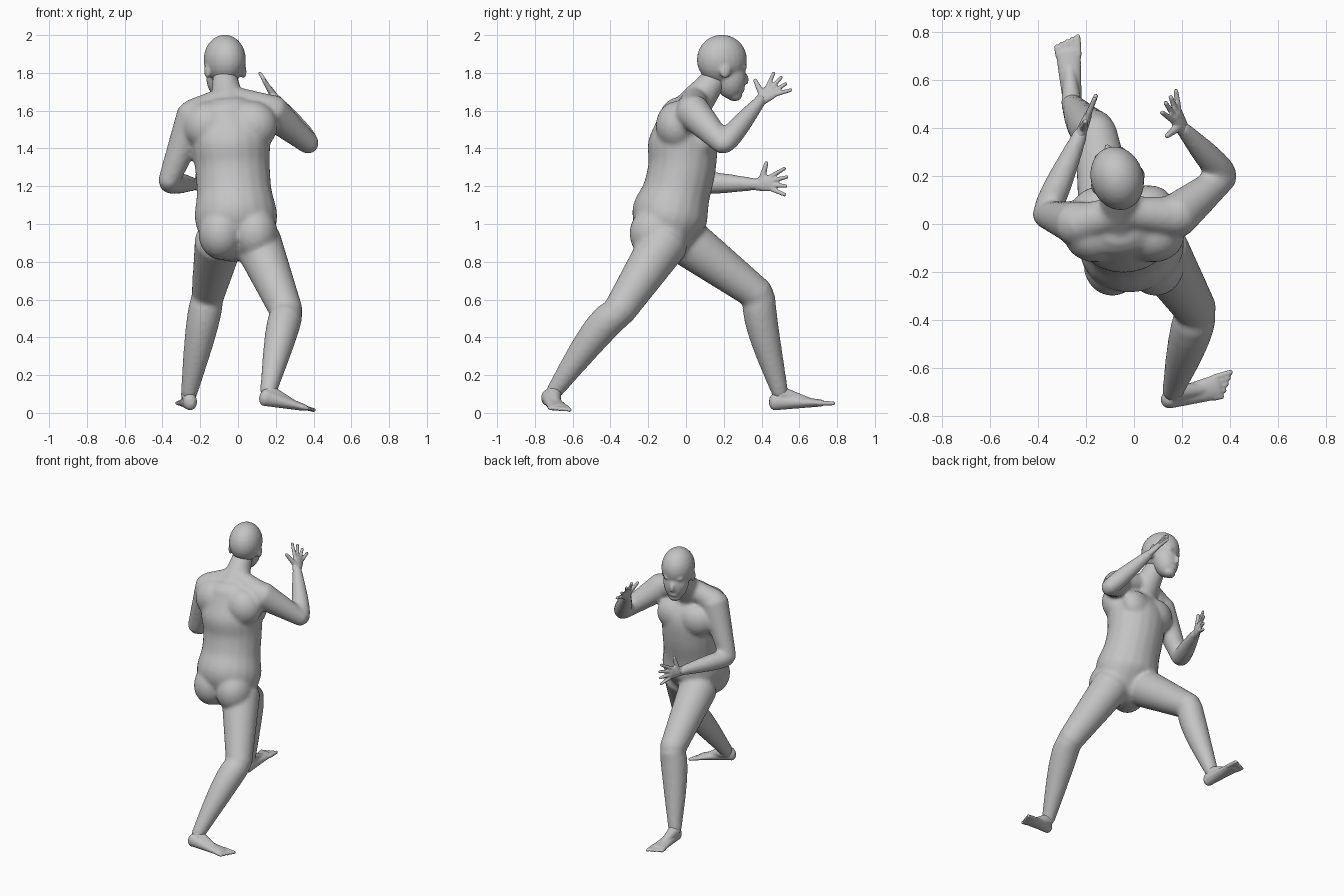
import bpy
import bmesh
from math import cos, sin, pi
from mathutils import Vector, Matrix

default_cube = bpy.data.objects.get("Cube")
if default_cube:
    bpy.data.objects.remove(default_cube, do_unlink=True)

SIDES = 20
X_AXIS, Y_AXIS, Z_AXIS = Vector((1, 0, 0)), Vector((0, 1, 0)), Vector((0, 0, 1))
bm = bmesh.new()

grey = bpy.data.materials.new("plain grey")
grey.use_nodes = True
colour = (.55, .55, .55, 1)
grey.diffuse_color = colour
grey.node_tree.nodes["Principled BSDF"].inputs["Base Color"].default_value = colour


def loft(stations, side):
    """Round-ended tube through (centre, half width, half depth) stations."""
    rings = []
    last = len(stations) - 1
    for index, (centre, width, depth) in enumerate(stations):
        before = stations[max(index - 1, 0)][0]
        after = stations[min(index + 1, last)][0]
        along = (after - before).normalized()
        across = (side - along * side.dot(along)).normalized()
        deep = along.cross(across)
        dome = min(width, depth)
        layers = [(1, 0)]
        if index == 0:
            layers = [(.4, -.7 * dome), (.8, -.4 * dome)] + layers
        elif index == last:
            layers = layers + [(.8, .4 * dome), (.4, .7 * dome)]
        for scale, shift in layers:
            ring = []
            for corner in range(SIDES):
                angle = 2 * pi * corner / SIDES
                offset = across * cos(angle) * width + deep * sin(angle) * depth
                ring.append(bm.verts.new(centre + along * shift + offset * scale))
            rings.append(ring)
    for low, high in zip(rings, rings[1:]):
        for corner in range(SIDES):
            following = (corner + 1) % SIDES
            bm.faces.new((low[corner], low[following], high[following], high[corner]))
    bm.faces.new(list(reversed(rings[0])))
    bm.faces.new(rings[-1])


def limb(start, end, start_radius, end_radius, side, bulge=0, bow=(0, 0, 0)):
    """Tapered round limb whose muscle swells and bows nearer to its start."""
    start, end = Vector(start), Vector(end)
    stations = []
    steps = 8
    for step in range(steps + 1):
        t = step / steps
        swell = sin(pi * t ** .6)
        radius = start_radius + (end_radius - start_radius) * t + bulge * swell
        stations.append((start.lerp(end, t) + Vector(bow) * swell, radius, radius))
    loft(stations, side)


def ellipsoid(centre, radii, yaw=0, pitch=0):
    place = (Matrix.Translation(centre) @ Matrix.Rotation(yaw, 4, "Z")
             @ Matrix.Rotation(pitch, 4, "X") @ Matrix.Diagonal((*radii, 1)))
    bmesh.ops.create_uvsphere(bm, u_segments=24, v_segments=14, radius=1, matrix=place)


def skin(name, voxel, smoothing):
    """Turn the shapes gathered so far into one continuous skin."""
    bmesh.ops.recalc_face_normals(bm, faces=bm.faces)
    mesh = bpy.data.meshes.new(name)
    bm.to_mesh(mesh)
    bm.clear()
    mesh.materials.append(grey)
    part = bpy.data.objects.new(name, mesh)
    bpy.context.collection.objects.link(part)
    fuse = part.modifiers.new("fuse", "REMESH")
    fuse.mode = "VOXEL"
    fuse.voxel_size = voxel
    fuse.use_smooth_shade = True
    relax = part.modifiers.new("relax", "SMOOTH")
    relax.factor = .5
    relax.iterations = smoothing


def hand(name, wrist, forward, thumb_side):
    """Flat palm with four fanned fingers and a thumb."""
    wrist, forward = Vector(wrist), Vector(forward).normalized()
    spread = Vector(thumb_side)
    spread = (spread - forward * spread.dot(forward)).normalized()

    def reach(ahead, sideways):
        return wrist + forward * ahead + spread * sideways

    loft([(reach(-.02, 0), .03, .024), (reach(.04, 0), .042, .02),
          (reach(.08, 0), .046, .016)], spread)
    for finger in range(4):
        fan = 1 - finger / 1.5
        length = .17 - .01 * abs(finger - 1)
        limb(reach(.08, .034 * fan), reach(length, .07 * fan), .013, .01, spread)
    limb(reach(.02, .01), reach(.06, .11), .02, .011, forward)
    skin(name, .006, 3)


def foot(name, ankle, heel, toe, inner):
    """Wedge under a sloping instep, with five shortening toes."""
    heel, toe = Vector(heel), Vector(toe)
    stations = []
    for t in (.1, .25, .5, .7, .8):
        stations.append((heel.lerp(toe, t), .034 + .024 * t, .05 - .04 * t))
    loft(stations, inner)
    limb(ankle, heel.lerp(toe, .65), .042, .022, inner)
    for index in range(5):
        offset = inner * (.046 - .023 * index)
        root = heel.lerp(toe, .75) + offset * .9
        tip = heel.lerp(toe, .98 - .03 * index) + offset
        limb(root, tip, .014, .011, inner)
    skin(name, .006, 4)


def smooth_path(rows):
    """Catmull-Rom rounding of a short list of rows."""
    rows = [rows[0] * 2 - rows[1]] + rows + [rows[-1] * 2 - rows[-2]]
    steps = 5
    result = []
    for a, b, c, d in zip(rows, rows[1:], rows[2:], rows[3:]):
        for step in range(steps):
            t = step / steps
            slope = (c - a) * t
            bend = (a * 2 - b * 5 + c * 4 - d) * t ** 2
            twist = (b * 3 - a - c * 3 + d) * t ** 3
            result.append(b + (slope + bend + twist) / 2)
    return result + [rows[-2]]


# Torso: evenly spaced levels from crotch to shoulders
lean = (-.11, -.09, -.05, -.02, -.02, -.03)
half_width = (.18, .22, .2, .2, .21, .18)
half_depth = (.12, .2, .18, .18, .18, .11)
levels = [Vector((-.01 * level, y, .89 + .14 * level, width, depth))
          for level, (y, width, depth) in enumerate(zip(lean, half_width, half_depth))]
loft([(row.xyz if len(row) < 4 else Vector(row[:3]), *row[3:])
      for row in smooth_path(levels)], Vector((1, .15, 0)))

# Chest, shoulder blades and buttocks
for mirror in (-1, 1):
    ellipsoid((.09 * mirror - .05, .08, 1.45), (.12, .08, .11), .2)
    ellipsoid((.12 * mirror - .04, -.05, 1.52), (.13, .11, .13))
    ellipsoid((.09 * mirror, -.17, .95), (.12, .13, .14))

# Neck and sloping shoulder muscles
raised_shoulder, lowered_shoulder = (.17, .03, 1.6), (-.23, 0, 1.58)
nape = (-.05, .05, 1.67)
limb((-.05, .02, 1.6), (-.07, .16, 1.78), .1, .065, X_AXIS)
for shoulder in (raised_shoulder, lowered_shoulder):
    limb(nape, shoulder, .065, .085, Z_AXIS)

# Arms
raised_elbow, raised_wrist = (.38, .2, 1.42), (.2, .4, 1.66)
limb(raised_shoulder, raised_elbow, .095, .056, Z_AXIS)
limb(raised_elbow, raised_wrist, .053, .031, Z_AXIS, .012)
lowered_elbow, lowered_wrist = (-.37, .04, 1.22), (-.22, .38, 1.21)
limb(lowered_shoulder, lowered_elbow, .095, .056, X_AXIS)
limb(lowered_elbow, lowered_wrist, .053, .031, Z_AXIS, .012)

# Legs
front_knee, front_ankle = (-.16, .39, .62), (-.26, .5, .1)
limb((-.1, 0, .91), front_knee, .13, .087, X_AXIS)
limb(front_knee, front_ankle, .083, .044, X_AXIS, .015, (0, -.02, 0))
rear_knee, rear_ankle = (.26, -.36, .53), (.16, -.7, .11)
limb((.1, -.11, .91), rear_knee, .13, .087, X_AXIS)
limb(rear_knee, rear_ankle, .083, .044, X_AXIS, .015, (0, -.01, .02))
skin("body", .012, 10)

# Hands and feet
hand("raised_hand", raised_wrist, (-.35, .7, .6), (-.5, -.25, .8))
hand("lowered_hand", lowered_wrist, (.4, 1, .1), Z_AXIS)
foot("front_foot", front_ankle, (-.25, .43, .06), (-.28, .79, .05), X_AXIS)
foot("rear_foot", rear_ankle, (.11, -.74, .09), (.41, -.66, .013), Y_AXIS)

# Head: skull, face, chin, nose, lips, brows, cheeks and ears
TURN = .3
HEAD = Matrix.Translation((-.07, .19, 1.87)) @ Matrix.Rotation(TURN, 4, "Z")


def on_head(centre, radii, pitch=0):
    ellipsoid(HEAD @ Vector(centre), radii, TURN, pitch)


on_head((0, 0, 0), (.11, .135, .132))
on_head((0, .045, -.09), (.085, .085, .12), .1)
on_head((0, .07, -.19), (.045, .04, .03))
on_head((0, .125, -.1), (.014, .024, .035), .35)
on_head((0, .105, -.16), (.032, .02, .016))
for mirror in (-1, 1):
    on_head((.035 * mirror, .105, -.04), (.035, .02, .016))
    on_head((.045 * mirror, .08, -.1), (.03, .03, .035))
    on_head((.1 * mirror, -.01, -.06), (.015, .03, .04), -.2)
skin("head", .008, 6)
